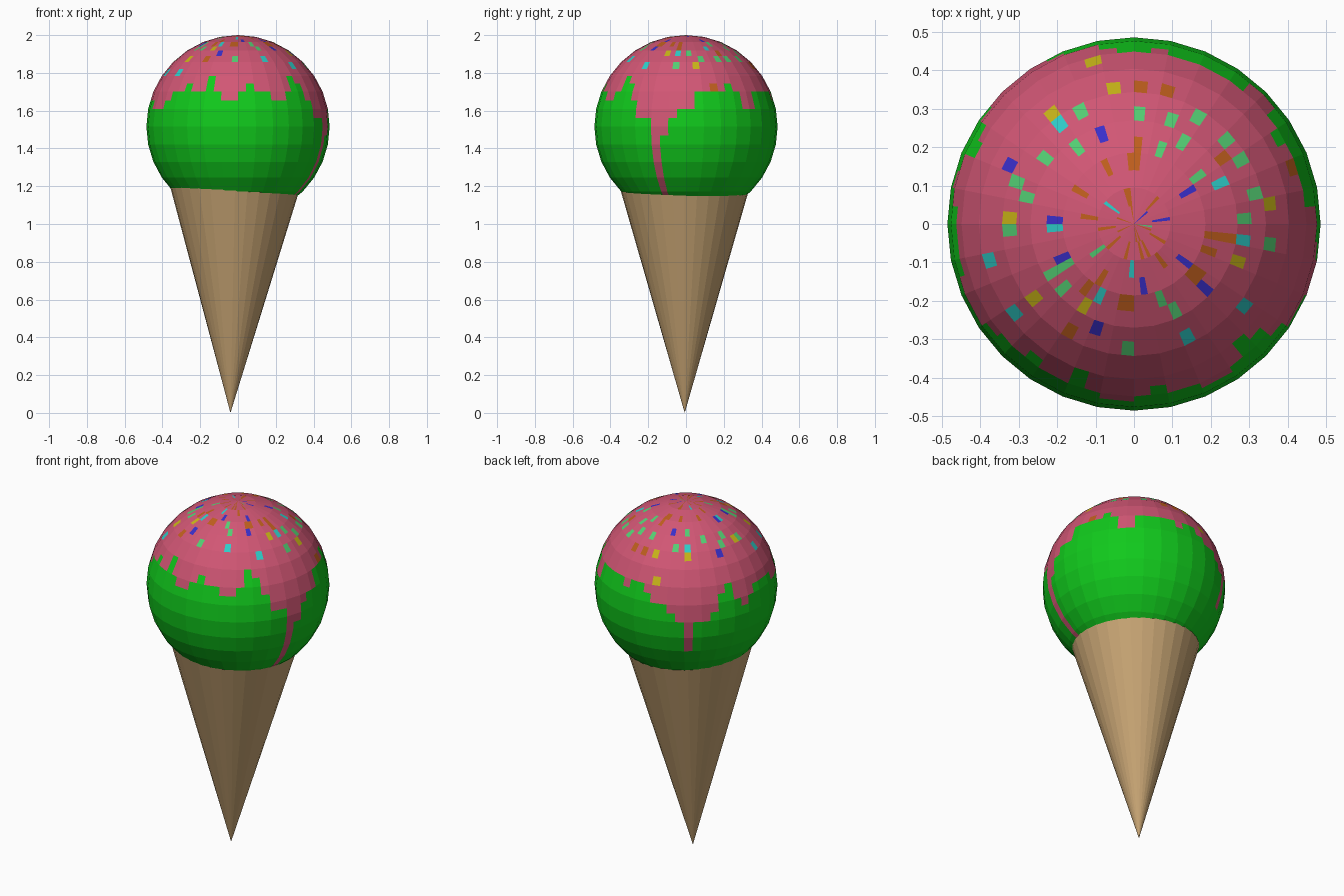
import bpy, bmesh, math, random
from mathutils import Vector

if "Cube" in bpy.data.objects:
    bpy.data.objects.remove(bpy.data.objects["Cube"])

random.seed(4)
R, CZ = 0.485, 1.515            # scoop radius and centre height
SEG, RINGS = 32, 16             # facets; each is split 2 x 2 into colour cells
COLS, ROWS = SEG * 2, RINGS * 2


def material(name, r, g, b):
    m = bpy.data.materials.new(name)
    m.diffuse_color = [(c / 255) ** 2.2 for c in (r, g, b)] + [1]
    m.use_nodes = True
    m.node_tree.nodes["Principled BSDF"].inputs["Base Color"].default_value = m.diffuse_color
    return m


mats = {
    "mint_ice": material("mint_ice", 24, 200, 34),
    "pink_sauce": material("pink_sauce", 208, 87, 116),
    "yellow": material("yellow", 200, 180, 30),
    "cyan": material("cyan", 50, 205, 200),
    "blue": material("blue", 60, 50, 200),
    "green": material("green", 85, 205, 115),
    "orange": material("orange", 190, 95, 35),
}
slot = {name: i for i, name in enumerate(mats)}

# Lower edge of the sauce per column (half-facets above the equator),
# running from the front round by the right, back and left
sauce_edge = [4, 5, 4, 4, 3, 3, 4, 6, 5, 3, 1, 1, -14, -1, 1, 2,
              2, 4, 4, 5, 4, 5, 4, 2, 2, 4, 4, 4, 4, 4, 3, 4,
              4, 3, 2, 2, 1, 0, -4, 0, 0, 1, 3, 4, 2, 1, 2, 3,
              3, 3, 3, 2, 2, 2, 3, 4, 4, 5, 4, 4, 6, 4, 3, 3]

# Larger sprinkles, seen from above
sprinkles = {
    "yellow": [(-.11, .43), (-.055, .36), (-.22, .3), (.1, .28), (-.33, .015),
               (.35, .06), (-.26, -.19), (.27, -.1), (-.13, -.21)],
    "cyan": [(-.2, .26), (.23, .11), (-.38, -.09), (-.31, -.23), (.28, -.05),
             (.14, -.29), (.29, -.21), (-.09, -.19), (-.21, -.02)],
    "blue": [(-.085, .24), (-.325, .155), (-.1, -.27), (.18, -.17), (-.21, .01)],
    "green": [(-.14, .3), (-.16, .2), (-.25, .17), (.015, .27), (.09, .26),
              (.18, .27), (.07, .19), (.12, .21), (.24, .2), (.28, .15),
              (.32, .08), (.29, .015), (.35, -.05), (-.3, .1), (-.27, .055),
              (-.32, -.02), (-.22, -.13), (-.18, -.17), (.1, -.23), (-.015, -.32)],
    "orange": [(.01, .36), (.085, .35), (.01, .2), (.25, .17), (.41, .15),
               (.24, -.04), (-.17, -.28), (-.01, -.2), (.15, -.13), (.2, -.03)],
}
cells = {}
# Fine sprinkles close to the top
for row in range(5):
    for col in range(COLS):
        if random.random() < 0.13:
            cells[col, row] = random.choice(["orange"] * 4 + ["blue", "green", "cyan"])
for colour, spots in sprinkles.items():
    for x, y in spots:
        col = int((math.degrees(math.atan2(y, x)) + 90) % 360 / 360 * COLS)
        row = int(math.asin(math.hypot(x, y) / R) / math.pi * ROWS)
        cells[col, row] = colour


def corner(i, j):
    a = -math.pi / 2 + 2 * math.pi * i / SEG
    p = math.pi * j / RINGS
    return Vector((R * math.sin(p) * math.cos(a), R * math.sin(p) * math.sin(a),
                   CZ + R * math.cos(p)))


def point(col, row):
    """Cell corner lying on the flat facets of the scoop."""
    i, j = col // 2, row // 2
    i2, j2 = (col + 1) // 2, (row + 1) // 2
    return (corner(i, j) + corner(i2, j) + corner(i, j2) + corner(i2, j2)) / 4


# Scoop with sauce and sprinkles
bm = bmesh.new()
for col in range(COLS):
    for row in range(ROWS):
        quad = [(col, row), (col, row + 1), (col + 1, row + 1), (col + 1, row)]
        if row == 0:
            quad.pop()
        elif row == ROWS - 1:
            quad.pop(1)
        f = bm.faces.new([bm.verts.new(point(*q)) for q in quad])
        base = "pink_sauce" if ROWS // 2 - row > sauce_edge[col] else "mint_ice"
        f.material_index = slot[cells.get((col, row), base)]
bmesh.ops.remove_doubles(bm, verts=bm.verts, dist=1e-5)
bmesh.ops.recalc_face_normals(bm, faces=bm.faces)
mesh = bpy.data.meshes.new("ice_cream_scoop")
bm.to_mesh(mesh)
bm.free()
for m in mats.values():
    mesh.materials.append(m)
bpy.context.collection.objects.link(bpy.data.objects.new("ice_cream_scoop", mesh))

# Wafer cone, leaning slightly
bpy.ops.mesh.primitive_cone_add(vertices=32, radius1=0, radius2=0.36, depth=1.25,
                                location=(-0.0275, -0.0068, 0.625),
                                rotation=(0, 0.02, 0))
cone = bpy.context.object
cone.name = "wafer_cone"
cone.data.materials.append(material("wafer", 198, 163, 115))
